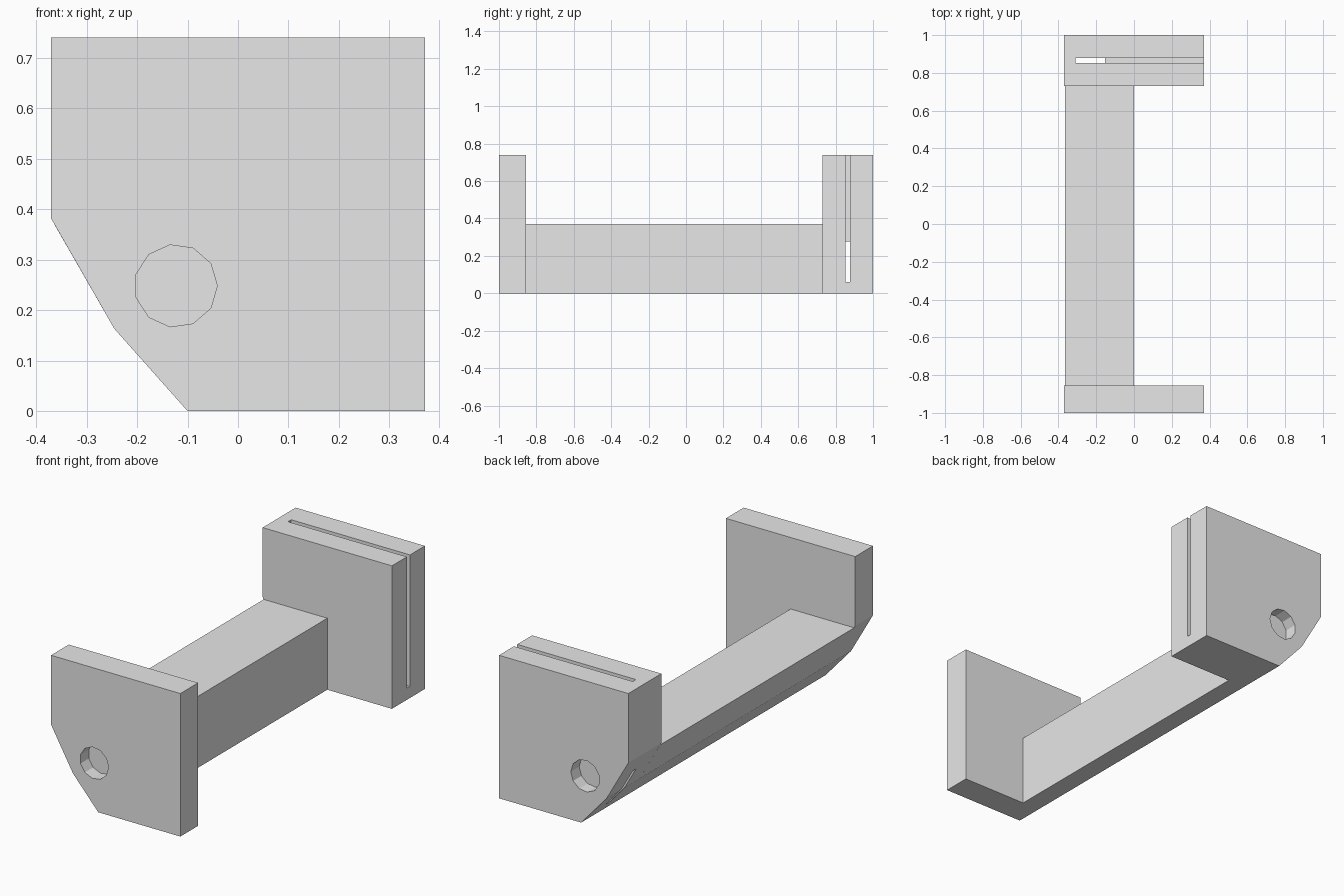
import bpy
import bmesh
import math

if "Cube" in bpy.data.objects:
    bpy.data.objects.remove(bpy.data.objects["Cube"], do_unlink=True)

grey = bpy.data.materials.new("plain_grey")
grey.use_nodes = True
grey.diffuse_color = (0.8, 0.8, 0.8, 1)
grey.node_tree.nodes["Principled BSDF"].inputs["Base Color"].default_value = (0.8, 0.8, 0.8, 1)


def prism(name, outline, y0, y1):
    """Extrude an (x, z) outline along y."""
    bm = bmesh.new()
    face = bm.faces.new([bm.verts.new((x, y0, z)) for x, z in outline])
    ext = bmesh.ops.extrude_face_region(bm, geom=[face])
    moved = [v for v in ext["geom"] if isinstance(v, bmesh.types.BMVert)]
    bmesh.ops.translate(bm, verts=moved, vec=(0, y1 - y0, 0))
    bmesh.ops.recalc_face_normals(bm, faces=bm.faces)
    mesh = bpy.data.meshes.new(name)
    bm.to_mesh(mesh)
    bm.free()
    mesh.materials.append(grey)
    obj = bpy.data.objects.new(name, mesh)
    bpy.context.collection.objects.link(obj)
    return obj


def cut(obj, cutter):
    """Subtract the cutter, then remove it."""
    cutter.hide_render = True
    mod = obj.modifiers.new("cut", "BOOLEAN")
    mod.operation = "DIFFERENCE"
    mod.solver = "EXACT"
    mod.object = cutter
    bpy.context.view_layer.objects.active = obj
    bpy.ops.object.modifier_apply(modifier=mod.name)
    bpy.data.objects.remove(cutter, do_unlink=True)


HALF, TOP = 0.37, 0.74
chamfer = [(-0.245, 0.163), (-0.1, 0)]
plate = [(-HALF, TOP), (-HALF, 0.381), *chamfer, (HALF, 0), (HALF, TOP)]
beam = [(-0.364, 0.37), *chamfer, (0, 0), (0, 0.37)]
slot = [(-0.31, 0.06), (0.5, 0.06), (0.5, 0.9), (-0.31, 0.9)]
SIDES = 11
hole = [(-0.123 + 0.082 * math.cos(math.tau * i / SIDES),
         0.248 + 0.082 * math.sin(math.tau * i / SIDES)) for i in range(SIDES)]

# End plates joined by an offset beam
front_plate = prism("front_plate", plate, -1, -0.855)
back_plate = prism("back_plate", plate, 0.73, 1)
prism("connecting_beam", beam, -0.855, 0.73)

# Shallow round recesses on the outer faces, thin slot in the back plate
cut(front_plate, prism("front_recess_cutter", hole, -1.1, -0.932))
cut(back_plate, prism("back_recess_cutter", hole, 0.932, 1.1))
cut(back_plate, prism("slot_cutter", slot, 0.852, 0.878))
